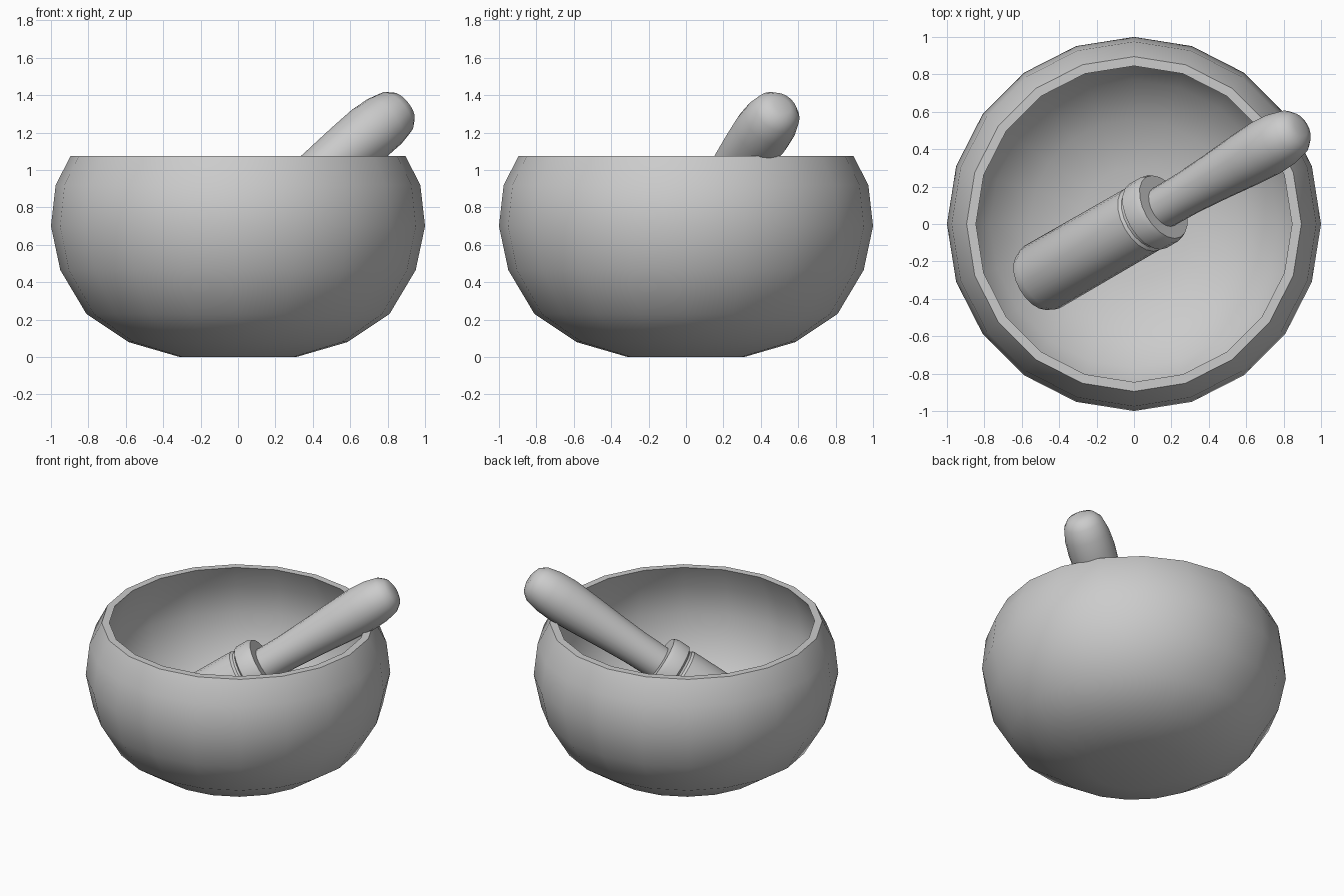
import bpy, bmesh, math
from mathutils import Matrix, Vector

if "Cube" in bpy.data.objects:
    bpy.data.objects.remove(bpy.data.objects["Cube"])


def lathe(name, profile, sides, matrix=None):
    """Revolve (radius, height) points around z; zero radius makes a pole."""
    bm = bmesh.new()
    rings = []
    for r, z in profile:
        if r == 0:
            rings.append([bm.verts.new((0, 0, z))] * sides)
        else:
            rings.append([bm.verts.new((r * math.cos(2 * math.pi * i / sides),
                                        r * math.sin(2 * math.pi * i / sides), z))
                          for i in range(sides)])
    for a, b in zip(rings, rings[1:]):
        for i in range(sides):
            j = (i + 1) % sides
            bm.faces.new(list(dict.fromkeys((a[i], a[j], b[j], b[i]))))
    bmesh.ops.recalc_face_normals(bm, faces=bm.faces)
    if matrix:
        bm.transform(matrix)
    mesh = bpy.data.meshes.new(name)
    bm.to_mesh(mesh)
    bm.free()
    ob = bpy.data.objects.new(name, mesh)
    bpy.context.collection.objects.link(ob)
    bpy.ops.object.select_all(action='DESELECT')
    ob.select_set(True)
    bpy.context.view_layer.objects.active = ob
    bpy.ops.object.shade_smooth_by_angle(angle=math.radians(32))
    return ob


# Mortar: outer wall, flat rim, then inner wall down to the floor
outer = [(0, 0), (0.31, 0), (0.585, 0.08), (0.81, 0.23), (0.95, 0.465),
         (1.0, 0.70), (0.975, 0.92), (0.895, 1.075)]
inner = [(0.845, 1.075), (0.925, 0.905), (0.95, 0.70), (0.90, 0.48),
         (0.77, 0.27), (0.56, 0.13), (0.30, 0.05), (0, 0.05)]
lathe("mortar_bowl", outer + inner, 20)

# Pestle axis: leans up towards the back right, through the bowl centre line
tilt, turn = math.radians(34), math.radians(30)
axis = Vector((math.cos(tilt) * math.cos(turn),
               math.cos(tilt) * math.sin(turn), math.sin(tilt)))
lean = Matrix.Translation((0, 0, 0.65)) @ axis.to_track_quat('Z', 'Y').to_matrix().to_4x4()

# Pestle: grinding head, groove, collar, swelling handle with rounded tip
pestle = [(0, -0.765), (0.11, -0.76), (0.17, -0.735), (0.192, -0.682),
          (0.188, 0.06), (0.175, 0.075), (0.175, 0.09), (0.198, 0.105),
          (0.198, 0.19), (0.185, 0.22), (0.115, 0.22), (0.118, 0.40),
          (0.130, 0.60), (0.147, 0.82), (0.156, 0.98), (0.150, 1.09),
          (0.130, 1.18), (0.095, 1.225), (0.05, 1.243), (0, 1.243)]
lathe("pestle", pestle, 20, lean)
